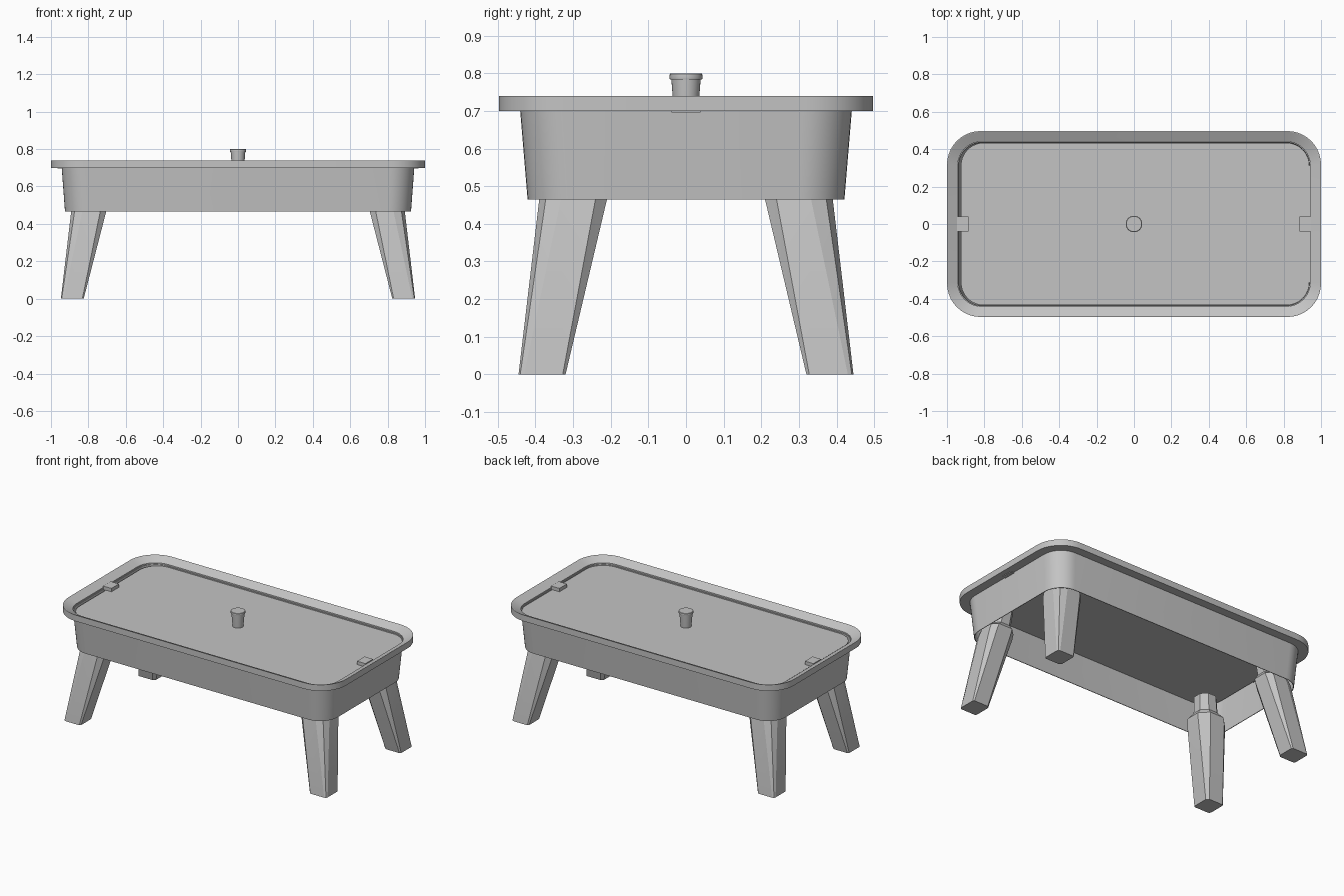
import bpy, bmesh, math

cube = bpy.data.objects.get("Cube")
if cube:
    bpy.data.objects.remove(cube, do_unlink=True)

grey = bpy.data.materials.new("plain_grey")
grey.use_nodes = True
tone = (0.55, 0.55, 0.55, 1)
grey.diffuse_color = tone
grey.node_tree.nodes["Principled BSDF"].inputs["Base Color"].default_value = tone


def rounded_rect(hx, hy, r, z, cx=0.0, steps=10):
    """Ring of points around a rectangle with round corners."""
    pts = []
    for k, (sx, sy) in enumerate([(1, 1), (-1, 1), (-1, -1), (1, -1)]):
        for i in range(steps + 1):
            a = math.pi / 2 * (k + i / steps)
            pts.append((cx + sx * (hx - r) + r * math.cos(a),
                        sy * (hy - r) + r * math.sin(a), z))
    return pts


def circle(r, z, sides=32):
    return [(r * math.cos(2 * math.pi * i / sides),
             r * math.sin(2 * math.pi * i / sides), z) for i in range(sides)]


def loft(name, rings, closed=False, angle=30):
    """Skin rings in order; cap the ends, or join last to first if closed."""
    bm = bmesh.new()
    rows = [[bm.verts.new(p) for p in ring] for ring in rings]
    n = len(rows[0])
    pairs = list(zip(rows, rows[1:]))
    if closed:
        pairs.append((rows[-1], rows[0]))
    else:
        bm.faces.new(rows[0])
        bm.faces.new(rows[-1])
    for a, b in pairs:
        for i in range(n):
            j = (i + 1) % n
            bm.faces.new((a[i], a[j], b[j], b[i]))
    bmesh.ops.recalc_face_normals(bm, faces=bm.faces)
    mesh = bpy.data.meshes.new(name)
    bm.to_mesh(mesh)
    bm.free()
    mesh.materials.append(grey)
    obj = bpy.data.objects.new(name, mesh)
    bpy.context.collection.objects.link(obj)
    bpy.ops.object.select_all(action="DESELECT")
    obj.select_set(True)
    bpy.context.view_layer.objects.active = obj
    bpy.ops.object.shade_smooth_by_angle(angle=math.radians(angle))
    return obj


def box(name, x0, x1, hy, z0, z1):
    ring = [(x0, -hy), (x1, -hy), (x1, hy), (x0, hy)]
    return loft(name, [[(x, y, z) for x, y in ring] for z in (z0, z1)])


# Tapered skirt, open underneath
loft("skirt", [rounded_rect(0.925, 0.421, 0.125, 0.465),
               rounded_rect(0.943, 0.441, 0.13, 0.705),
               rounded_rect(0.939, 0.437, 0.126, 0.705),
               rounded_rect(0.921, 0.417, 0.121, 0.465)], closed=True)

# Wide rim whose top falls towards the middle
loft("rim", [rounded_rect(1, 0.497, 0.18, 0.70),
             rounded_rect(1, 0.497, 0.18, 0.74),
             rounded_rect(0.996, 0.493, 0.176, 0.74),
             rounded_rect(0.943, 0.441, 0.13, 0.714),
             rounded_rect(0.943, 0.441, 0.13, 0.70)], closed=True, angle=15)

# Lid panel, set slightly to one end
loft("lid", [rounded_rect(0.931, 0.434, 0.122, z, cx=0.006) for z in (0.688, 0.70)])

# Knob with a cap
loft("knob_stem", [circle(0.032, 0.70), circle(0.036, 0.745), circle(0.039, 0.786)])
loft("knob_cap", [circle(0.043, 0.784), circle(0.044, 0.788),
                  circle(0.043, 0.798), circle(0.041, 0.80)])

# End clips and the catches below the rim
for side, s in (("left", 1), ("right", -1)):
    box(side + "_clip", s * 0.885, s * 0.946, 0.039, 0.695, 0.722)
    box(side + "_catch", s * 0.935, s * 0.965, 0.039, 0.696, 0.702)


def leg_section(x0, x1, y0, y1, z, side_cut, inner_cut, outer_cut):
    """Chamfered square; x0, y0 face the middle of the model."""
    o, i, s = outer_cut, inner_cut, side_cut
    uv = [(i, 0), (1 - s, 0), (1, s), (1, 1 - o), (1 - o * 0.3, 1 - o * 0.3),
          (1 - o, 1), (s, 1), (0, 1 - s), (0, i)]
    return [(x0 + u * (x1 - x0), y0 + v * (y1 - y0), z) for u, v in uv]


# Splayed legs, each with a shoulder and a narrower stub inside the skirt
sections = [leg_section(0.825, 0.947, 0.32, 0.445, 0, 0.06, 0.12, 0.12),
            leg_section(0.705, 0.892, 0.21, 0.39, 0.465, 0.17, 0.28, 0.32),
            leg_section(0.70, 0.882, 0.205, 0.382, 0.50, 0.18, 0.28, 0.34),
            leg_section(0.72, 0.85, 0.225, 0.35, 0.53, 0.25, 0.28, 0.35),
            leg_section(0.71, 0.83, 0.215, 0.335, 0.63, 0.25, 0.28, 0.35)]
for end, sy in (("front", -1), ("back", 1)):
    for side, sx in (("left", 1), ("right", -1)):
        loft(end + "_" + side + "_leg",
             [[(sx * x, sy * y, z) for x, y, z in ring] for ring in sections],
             angle=20)
